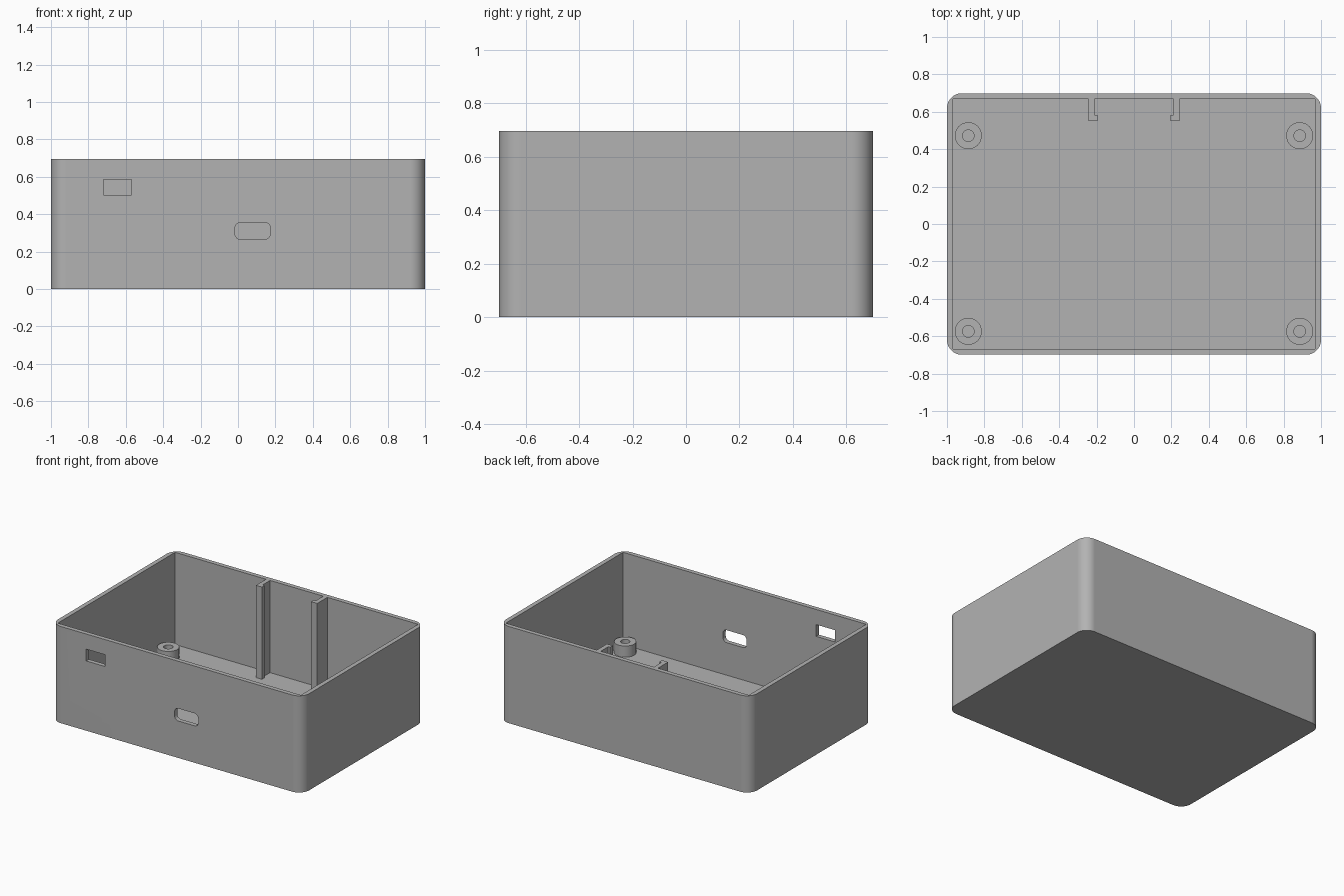
import bpy, bmesh, math
from mathutils import Matrix

if "Cube" in bpy.data.objects:
    bpy.data.objects.remove(bpy.data.objects["Cube"])

W, D, H = 2.0, 1.398, 0.696      # outer size
T = 0.032                        # wall and floor thickness
IX, IY = W / 2 - T, D / 2 - T    # inner half sizes

grey = bpy.data.materials.new("grey plastic")
grey.diffuse_color = (0.45, 0.45, 0.45, 1)
grey.use_nodes = True
grey.node_tree.nodes["Principled BSDF"].inputs["Base Color"].default_value = grey.diffuse_color


def rounded_rect(x0, x1, y0, y1, r, steps):
    """Counter-clockwise outline of a rectangle with round corners."""
    pts = []
    corners = [(x1 - r, y1 - r), (x0 + r, y1 - r), (x0 + r, y0 + r), (x1 - r, y0 + r)]
    for i, (cx, cy) in enumerate(corners):
        for k in range(steps + 1):
            a = math.pi / 2 * (i + k / steps)
            pts.append((cx + r * math.cos(a), cy + r * math.sin(a)))
    return pts


def prism(name, outline, z0, z1, matrix=None):
    """Extrude a flat outline from z0 to z1."""
    bm = bmesh.new()
    face = bm.faces.new([bm.verts.new((x, y, z0)) for x, y in outline])
    ext = bmesh.ops.extrude_face_region(bm, geom=[face])
    top = [v for v in ext["geom"] if isinstance(v, bmesh.types.BMVert)]
    bmesh.ops.translate(bm, vec=(0, 0, z1 - z0), verts=top)
    if matrix:
        bm.transform(matrix)
    bmesh.ops.recalc_face_normals(bm, faces=bm.faces)
    mesh = bpy.data.meshes.new(name)
    bm.to_mesh(mesh)
    bm.free()
    mesh.materials.append(grey)
    obj = bpy.data.objects.new(name, mesh)
    bpy.context.collection.objects.link(obj)
    return obj


def activate(obj):
    bpy.ops.object.select_all(action='DESELECT')
    obj.select_set(True)
    bpy.context.view_layer.objects.active = obj


def cut(obj, cutter):
    """Subtract the cutter, then discard it."""
    mod = obj.modifiers.new("cut", 'BOOLEAN')
    mod.operation, mod.solver, mod.object = 'DIFFERENCE', 'EXACT', cutter
    activate(obj)
    bpy.ops.object.modifier_apply(modifier=mod.name)
    bpy.data.objects.remove(cutter)


def smooth(obj):
    activate(obj)
    bpy.ops.object.shade_smooth_by_angle(angle=math.radians(30))
    mod = obj.modifiers.new("weighted normals", 'WEIGHTED_NORMAL')
    mod.keep_sharp = True


# Outer body with round vertical corners
case = prism("case", rounded_rect(-W / 2, W / 2, -D / 2, D / 2, 0.08, 14), 0, H)

# Cavity outline: the two hooked board rails on the back wall are left standing
rail = [(0.244, IY), (0.244, 0.552), (0.196, 0.552), (0.196, 0.582), (0.212, 0.582), (0.212, IY)]
back = rail + [(-x, y) for x, y in reversed(rail)]
cavity = [(-IX, -IY), (IX, -IY), (IX, IY)] + back + [(-IX, IY)]
cut(case, prism("cavity_cutter", cavity, T, H + 0.1))

# Openings in the front wall: a square-cornered one and a round-cornered slot
to_front = Matrix.Rotation(math.pi / 2, 4, 'X')   # outline y -> z, depth -> -y
window = [(-0.72, 0.502), (-0.57, 0.502), (-0.57, 0.587), (-0.72, 0.587)]
slot = rounded_rect(-0.016, 0.173, 0.266, 0.356, 0.03, 8)
for outline in (window, slot):
    cut(case, prism("opening_cutter", outline, IY - 0.03, D / 2 + 0.05, to_front))
smooth(case)

# Hollow screw posts on the floor
def ring(r, n=40):
    return [(r * math.cos(2 * math.pi * i / n), r * math.sin(2 * math.pi * i / n)) for i in range(n)]


for side in (-1, 1):
    for label, y in (("back", 0.472), ("front", -0.574)):
        name = f"{label}_{'left' if side < 0 else 'right'}_screw_post"
        post = prism(name, ring(0.072), T, T + 0.08)
        cut(post, prism("hole_cutter", ring(0.031), T - 0.05, T + 0.15))
        post.location = (side * 0.886, y, 0)
        smooth(post)
